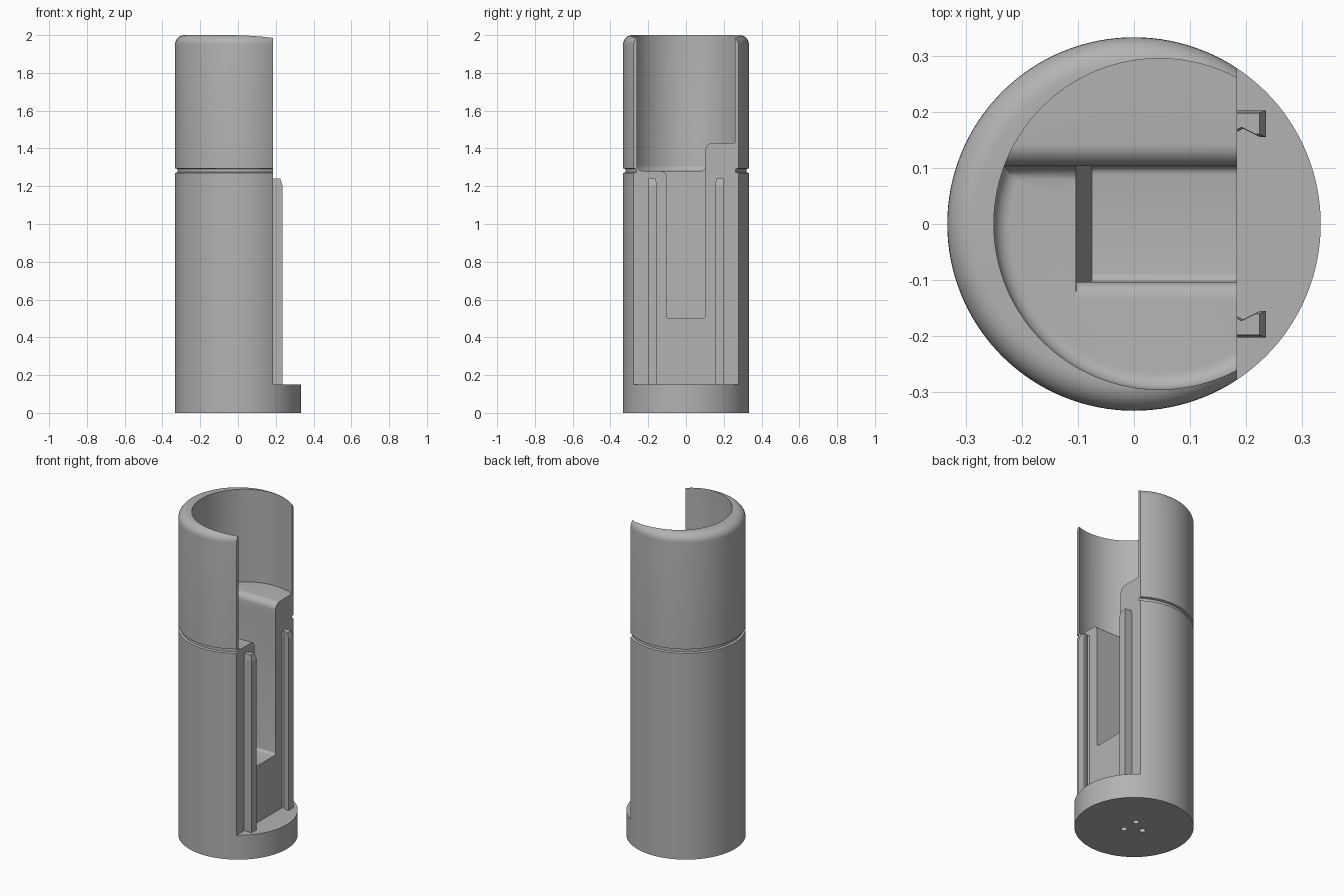
import bpy
import bmesh
from math import sin, cos, pi, radians
from mathutils import Vector

if "Cube" in bpy.data.objects:
    bpy.data.objects.remove(bpy.data.objects["Cube"])

grey = bpy.data.materials.new("plain_grey")
grey.use_nodes = True
colour = (0.45, 0.45, 0.45, 1)
grey.diffuse_color = colour
grey.node_tree.nodes["Principled BSDF"].inputs["Base Color"].default_value = colour

R = 0.333        # outer radius
FLAT = 0.184     # x of the flat face
FLOOR = 1.28     # lower floor of the top chamber
STEP = 1.43      # raised floor
HALF = 0.103     # half width of the slot


def arc(cx, cy, r, start, end, n=8):
    angles = [radians(start + (end - start) * i / n) for i in range(n + 1)]
    return [(cx + r * cos(a), cy + r * sin(a)) for a in angles]


def finish(name, bm):
    bmesh.ops.recalc_face_normals(bm, faces=bm.faces)
    mesh = bpy.data.meshes.new(name)
    bm.to_mesh(mesh)
    bm.free()
    mesh.materials.append(grey)
    obj = bpy.data.objects.new(name, mesh)
    bpy.context.collection.objects.link(obj)
    return obj


def lathe(name, profile, centre=0.0, steps=128):
    """Spin an (r, z) profile, closed on the axis, about a vertical line."""
    bm = bmesh.new()
    verts = [bm.verts.new((r + centre, 0, z)) for r, z in profile]
    edges = [bm.edges.new(pair) for pair in zip(verts, verts[1:])]
    bmesh.ops.spin(bm, geom=verts + edges, cent=(centre, 0, 0), axis=(0, 0, 1),
                   angle=2 * pi, steps=steps)
    bmesh.ops.remove_doubles(bm, verts=bm.verts, dist=1e-5)
    return finish(name, bm)


def prism_x(name, profile, x0, x1):
    """Extrude a (y, z) profile along x."""
    bm = bmesh.new()
    face = bm.faces.new([bm.verts.new((x0, y, z)) for y, z in profile])
    new = bmesh.ops.extrude_face_region(bm, geom=[face])["geom"]
    moved = [v for v in new if isinstance(v, bmesh.types.BMVert)]
    bmesh.ops.translate(bm, verts=moved, vec=(x1 - x0, 0, 0))
    return finish(name, bm)


def boolean(target, tool, operation="DIFFERENCE"):
    mod = target.modifiers.new("cut", "BOOLEAN")
    mod.operation = operation
    mod.solver = "EXACT"
    mod.object = tool
    bpy.context.view_layer.objects.active = target
    bpy.ops.object.modifier_apply(modifier=mod.name)
    bpy.data.objects.remove(tool)


def smooth(obj):
    bpy.ops.object.select_all(action="DESELECT")
    obj.select_set(True)
    bpy.context.view_layer.objects.active = obj
    bpy.ops.object.shade_smooth_by_angle(angle=radians(30))


# Tube body with a ring groove and a rounded rim
groove = [(R, 1.27), (R - 0.012, 1.274), (R - 0.012, 1.291), (R, 1.295)]
body = lathe("tube_body", [(0, 0), (R, 0)] + groove
             + arc(R - 0.05, 1.95, 0.05, 0, 90) + [(0, 2)])

# Flat face above the base
boolean(body, prism_x("flat_cutter",
                      [(-1, 0.15), (1, 0.15), (1, 3), (-1, 3)], FLAT, 1))

# Offset round chamber with a filleted, stepped floor
cr, f = 0.295, 0.03
chamber = lathe("chamber_cutter", [(0, FLOOR)]
                + arc(cr - f, FLOOR + f, f, -90, 0) + [(cr, 2.2), (0, 2.2)], 0.045)
ledge = prism_x("ledge", [(HALF - f, 1.2)]
                + arc(HALF - f, FLOOR + f - 0.001, f, -90, 0)
                + arc(HALF + 0.04, STEP - 0.04, 0.04, 180, 90)
                + [(1, STEP), (1, 1.2)], -1, 1)
boolean(chamber, ledge)
boolean(body, chamber)

# Slot with rounded bottom corners, one rounded lip and a sloping back wall
c = 0.015
slot = prism_x("slot_cutter", arc(-HALF + c, 0.5 + c, c, 180, 270, 4)
               + arc(HALF - c, 0.5 + c, c, 270, 360, 4)
               + [(HALF, 1.34), (-HALF - f, 1.34)]
               + arc(-HALF - f, FLOOR - f, f, 90, 0), -0.075, 0.5)
for v in slot.data.vertices:
    if v.co.x < 0:
        v.co.x -= 0.036 * (v.co.z - 0.5)
boolean(body, slot)

# Three small blind holes in the underside
for k in range(3):
    a = pi / 3 + k * 2 * pi / 3
    bm = bmesh.new()
    bmesh.ops.create_cone(bm, cap_ends=True, segments=24, radius1=0.018,
                          radius2=0.018, depth=0.06)
    bmesh.ops.translate(bm, verts=bm.verts, vec=(0.06 * cos(a), 0.06 * sin(a), 0))
    boolean(body, finish("hole_cutter", bm))
smooth(body)

# Hooked guide rails with tapered tops
section = [(0.18, 0.202), (0.235, 0.202), (0.235, 0.155), (0.225, 0.155),
           (0.195, 0.17), (0.18, 0.163)]
middle = Vector((0.18, 0.182))
for side, name in ((1, "left_rail"), (-1, "right_rail")):
    bm = bmesh.new()
    rings = []
    for z, scale in ((0.14, 1), (1.205, 1), (1.24, 0.8)):
        pts = [middle + (Vector(p) - middle) * scale for p in section]
        rings.append([bm.verts.new((p.x, side * p.y, z)) for p in pts])
    n = len(section)
    for low, high in zip(rings, rings[1:]):
        for i in range(n):
            j = (i + 1) % n
            bm.faces.new((low[i], low[j], high[j], high[i]))
    bm.faces.new(rings[0])
    bm.faces.new(rings[-1])
    finish(name, bm)
